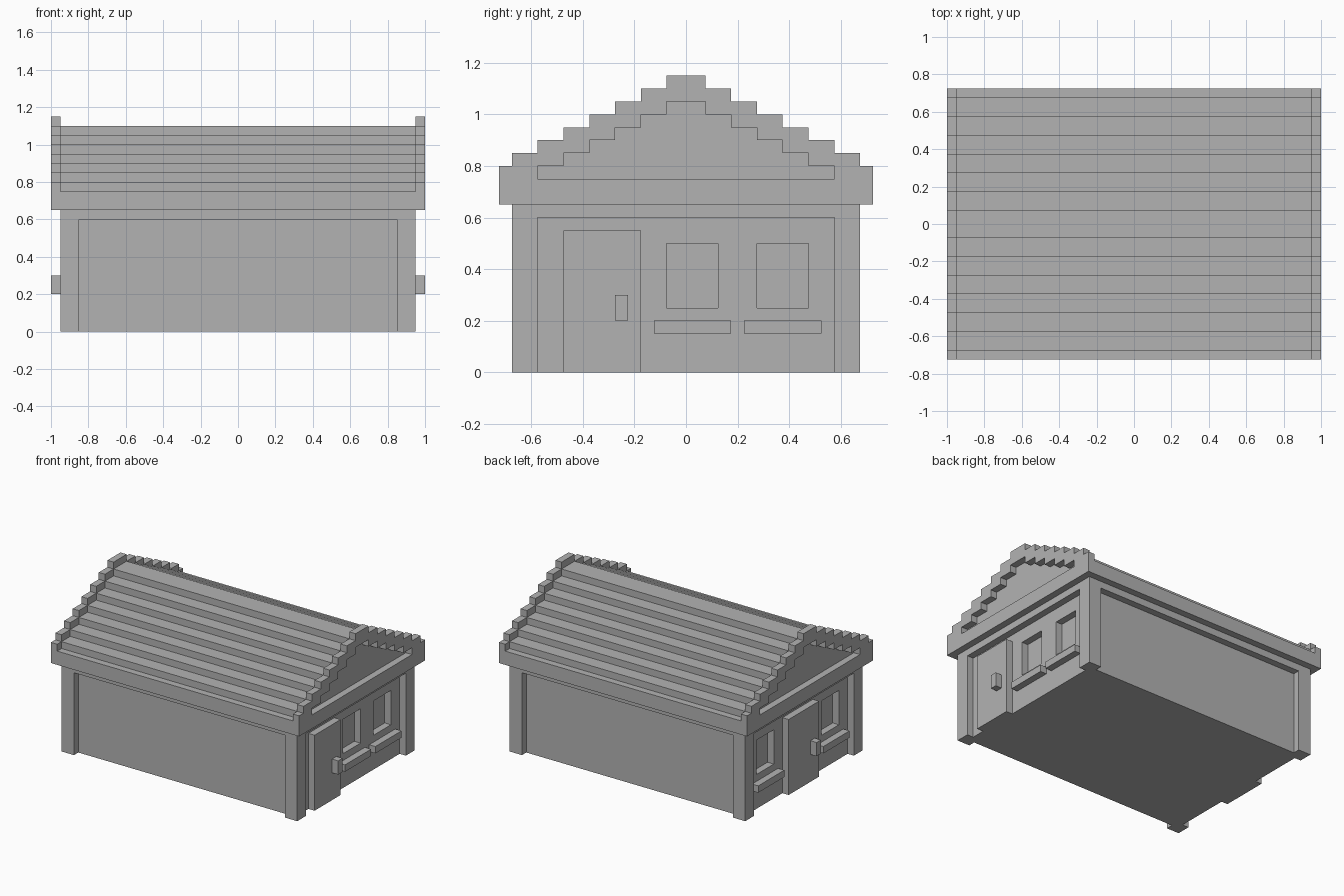
import bpy
import bmesh

default = bpy.data.objects.get("Cube")
if default:
    bpy.data.objects.remove(default, do_unlink=True)

U = 0.05  # building block size

grey = bpy.data.materials.new("plain_grey")
grey.use_nodes = True
colour = (0.45, 0.45, 0.45, 1)
grey.diffuse_color = colour
grey.node_tree.nodes["Principled BSDF"].inputs["Base Color"].default_value = colour


def extrude(name, outline, x0, x1):
    """Extrude a (y, z) outline along x."""
    bm = bmesh.new()
    face = bm.faces.new([bm.verts.new((x0, y, z)) for y, z in outline])
    new = bmesh.ops.extrude_face_region(bm, geom=[face])["geom"]
    moved = [v for v in new if isinstance(v, bmesh.types.BMVert)]
    bmesh.ops.translate(bm, verts=moved, vec=(x1 - x0, 0, 0))
    bmesh.ops.recalc_face_normals(bm, faces=bm.faces)
    mesh = bpy.data.meshes.new(name)
    bm.to_mesh(mesh)
    bm.free()
    mesh.materials.append(grey)
    obj = bpy.data.objects.new(name, mesh)
    bpy.context.collection.objects.link(obj)
    return obj


def box(name, xs, ys, zs):
    (y0, y1), (z0, z1) = ys, zs
    return extrude(name, [(y0, z0), (y1, z0), (y1, z1), (y0, z1)], *sorted(xs))


def cut(target, cutter):
    mod = target.modifiers.new("cut", "BOOLEAN")
    mod.operation = "DIFFERENCE"
    mod.solver = "EXACT"
    mod.object = cutter
    bpy.context.view_layer.objects.active = target
    bpy.ops.object.modifier_apply(modifier=mod.name)
    bpy.data.objects.remove(cutter, do_unlink=True)


def stepped(base, ridge, steps):
    """Symmetric stair outline: each step is two blocks deep and one high."""
    right = []
    for i in range(steps):
        y = 0.075 + 2 * U * i
        right += [(y, ridge - U * i), (y, ridge - U * (i + 1))]
    right.pop()
    return right, base


def stair_outline(base, ridge, steps, edge=None):
    right, base = stepped(base, ridge, steps)
    if edge:  # narrow last step at the eave
        right += [(right[-1][0], right[-1][1] - U), (edge, right[-1][1] - U)]
    right.append((right[-1][0], base))
    return right + [(-y, z) for y, z in reversed(right)]


# Walls: recessed body, corner posts and top band
body = box("wall_body", (-0.9, 0.9), (-0.625, 0.625), (0, 0.6))
for sx in (-1, 1):
    for sy in (-1, 1):
        box("corner_post", (sx * 0.85, sx * 0.95),
            sorted((sy * 0.575, sy * 0.675)), (0, 0.6))
box("wall_top_band", (-0.95, 0.95), (-0.675, 0.675), (0.6, 0.65))

# End walls: side, window starts, door span, handle start
ends = [(1, (-0.075, 0.275), (-0.475, -0.175), -0.275),
        (-1, (-0.475, 0.275), (-0.175, 0.175), -0.125)]
for s, windows, door, handle in ends:
    for y in windows:
        cut(body, box("window_cutter", (s * 0.85, s), (y, y + 4 * U), (0.25, 0.5)))
        box("window_sill", (s * 0.9, s * 0.95), (y - U, y + 5 * U), (0.15, 0.2))
    box("door", (s * 0.9, s * 0.95), door, (0, 0.55))
    box("door_handle", (s * 0.95, s), (handle, handle + U), (0.2, 0.3))

# Roof: stepped slopes with raised gable trims at both ends
extrude("roof", stair_outline(0.65, 1.1, 7, 0.725), -0.95, 0.95)
for s in (-1, 1):
    trim = extrude("gable_trim", stair_outline(0.65, 1.15, 7, 0.725),
                   *sorted((s * 0.95, s)))
    cut(trim, extrude("gable_cutter", stair_outline(0.75, 1.05, 6),
                      *sorted((s * 0.9, s * 1.05))))
